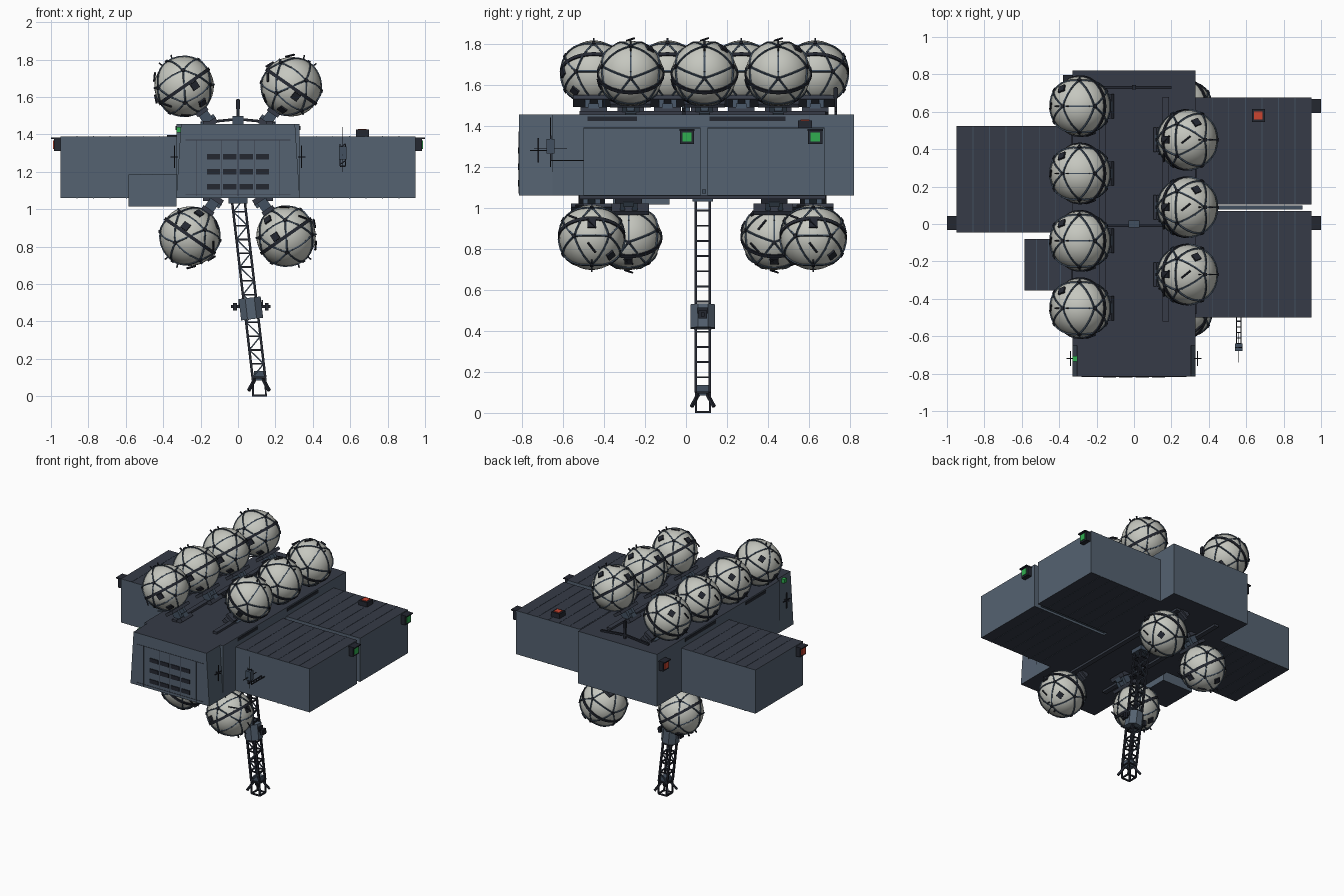
import bpy, bmesh, math
from mathutils import Vector, Matrix

if "Cube" in bpy.data.objects:
    bpy.data.objects.remove(bpy.data.objects["Cube"], do_unlink=True)


def material(name, r, g, b):
    m = bpy.data.materials.new(name)
    m.use_nodes = True
    m.diffuse_color = (r, g, b, 1)
    bsdf = next(n for n in m.node_tree.nodes if n.type == 'BSDF_PRINCIPLED')
    bsdf.inputs["Base Color"].default_value = (r, g, b, 1)
    return m


SLATE = material("slate", 0.09, 0.122, 0.165)
DECK = material("dark deck", 0.037, 0.044, 0.063)
IRON = material("dark iron", 0.017, 0.02, 0.03)
STEEL = material("steel blue", 0.055, 0.08, 0.115)
PALE = material("pale tank", 0.56, 0.57, 0.52)
GREEN = material("green lamp", 0.03, 0.42, 0.08)
RED = material("red lamp", 0.6, 0.06, 0.03)


def finish(name, bm, *mats):
    bmesh.ops.recalc_face_normals(bm, faces=bm.faces)
    me = bpy.data.meshes.new(name)
    bm.to_mesh(me)
    bm.free()
    for m in mats:
        me.materials.append(m)
    ob = bpy.data.objects.new(name, me)
    bpy.context.collection.objects.link(ob)
    return ob


def add_box(bm, c, size, rot=Matrix()):
    mat = Matrix.Translation(c) @ rot @ Matrix.Diagonal((*size, 1))
    return bmesh.ops.create_cube(bm, size=1, matrix=mat)["verts"]


def box(name, c, size, mat):
    bm = bmesh.new()
    add_box(bm, c, size)
    return finish(name, bm, mat)


def add_beam(bm, p, q, t):
    p, q = Vector(p), Vector(q)
    d = q - p
    rot = d.to_track_quat('Z', 'Y').to_matrix().to_4x4()
    add_box(bm, (p + q) / 2, (t, t, d.length), rot)


def beams(name, pairs, t, mat):
    bm = bmesh.new()
    for p, q in pairs:
        add_beam(bm, p, q, t)
    return finish(name, bm, mat)


def module(name, lo, hi, taper=0):
    """Hull block with slate walls and dark top and bottom."""
    lo, hi = Vector(lo), Vector(hi)
    bm = bmesh.new()
    for v in add_box(bm, (lo + hi) / 2, hi - lo):
        if v.co.z > lo.z + 0.1:
            v.co.x -= math.copysign(taper, v.co.x)
    bm.normal_update()
    for f in bm.faces:
        f.material_index = int(abs(f.normal.z) > 0.7)
    return finish(name, bm, SLATE, DECK)


# Hull and side modules
Z0, Z1, Z2 = 1.06, 1.39, 1.455
module("main_hull", (-0.33, -0.65, Z0), (0.33, 0.82, Z2))
module("front_hull", (-0.33, -0.815, Z0), (0.33, -0.65, Z2), 0.025)
sides = {"left_front": (0.33, -0.5, 0.95, 0.07),
         "left_rear": (0.33, 0.105, 0.95, 0.675),
         "right": (-0.95, -0.045, -0.33, 0.525)}
for name, (xa, ya, xb, yb) in sides.items():
    module(name + "_module", (xa, ya, Z0), (xb, yb, Z1))
    # raised panel seams on roof, floor and walls
    bm = bmesh.new()
    for i in range(1, 7):
        x = xa + (xb - xa) * i / 7
        for z in (Z0, Z1):
            add_box(bm, (x, (ya + yb) / 2, z), (0.004, yb - ya, 0.004))
    finish(name + "_seams", bm, STEEL)
module("small_side_box", (-0.585, -0.355, 1.015), (-0.33, -0.08, 1.185))
bm = bmesh.new()
for i in range(1, 4):
    add_box(bm, (-0.585 + 0.064 * i, -0.217, 1.185), (0.004, 0.275, 0.004))
finish("small_box_seams", bm, STEEL)
beams("gap_pipe", [((0.33, 0.088, 1.08), (0.9, 0.088, 1.08))], 0.02, STEEL)

# Front vents and panel frame
bm = bmesh.new()
for col in range(4):
    for row in range(3):
        add_box(bm, (-0.132 + 0.088 * col, -0.816, 1.12 + 0.08 * row), (0.07, 0.008, 0.03))
finish("front_vents", bm, IRON)
bm = bmesh.new()
for x in (-0.22, -0.088, 0, 0.088, 0.22):
    add_box(bm, (x, -0.815, 1.22), (0.003, 0.004, 0.3))
for z in (1.08, 1.37):
    add_box(bm, (0, -0.815, z), (0.56, 0.004, 0.003))
finish("front_panel_lines", bm, DECK)

# Side trim strips and deck lines on the hull
for s in (-1, 1):
    for y, w in ((-0.36, 0.24), (0.3, 0.37)):
        box("roof_edge_strip", (s * 0.33, y, 1.435), (0.008, w, 0.022), IRON)
    box("deck_rail", (s * 0.17, 0.08, Z2 + 0.008), (0.035, 1.2, 0.016), DECK)
    box("keel_rail", (s * 0.17, 0.08, Z0 - 0.008), (0.035, 1.2, 0.016), DECK)


# Lamps: dark housing with a coloured plate
def lamp(name, c, n, mat):
    c, n = Vector(c), Vector(n)
    flat = Vector([0.035 if a else 0.07 for a in n])
    box(name + "_housing", c + n * 0.0175, flat, IRON)
    box(name + "_plate", c + n * 0.036, [0.008 if a else 0.045 for a in n], mat)
    if abs(n.x):
        box(name + "_hood", c + n * 0.025 + Vector((0, 0, 0.034)), (0.05, 0.075, 0.008), IRON)


lamp("left_front_lamp", (0.95, 0.005, 1.345), (1, 0, 0), GREEN)
lamp("left_rear_lamp", (0.95, 0.63, 1.345), (1, 0, 0), GREEN)
lamp("right_lamp", (-0.95, 0.005, 1.345), (-1, 0, 0), RED)
lamp("hull_rear_lamp", (-0.33, 0.76, 1.36), (-1, 0, 0), RED)
lamp("roof_lamp", (0.665, 0.58, Z1), (0, 0, 1), RED)
box("small_green_lamp", (-0.31, -0.72, 1.425), (0.04, 0.03, 0.03), GREEN)

# Spherical tank parts, built once along local z (outward from the hull)
R = 0.159
bm = bmesh.new()
bmesh.ops.create_uvsphere(bm, u_segments=32, v_segments=20, radius=R)
for f in bm.faces:
    f.smooth = True
tank = finish("tank", bm, PALE)

ico = bmesh.new()
bmesh.ops.create_icosphere(ico, subdivisions=1, radius=1)
ribs, knobs = bmesh.new(), bmesh.new()
for e in ico.edges:
    a, b = (v.co for v in e.verts)
    arc = [a.lerp(b, i / 5).normalized() * (R + 0.002) for i in range(6)]
    for p, q in zip(arc, arc[1:]):
        add_beam(ribs, p, q, 0.008)
for v in ico.verts:
    add_beam(knobs, v.co * R, v.co * (R + 0.011), 0.018)
for f in list(ico.faces)[::6]:
    n = f.calc_center_median().normalized()
    rot = n.to_track_quat('Z', 'Y').to_matrix().to_4x4()
    add_box(knobs, n * (R + 0.002), (0.04, 0.04, 0.012), rot)
for f in list(ico.faces)[2::5]:
    n = f.calc_center_median().normalized()
    t = n.orthogonal().normalized() * 0.03
    add_beam(knobs, n * (R + 0.002) - t, n * (R + 0.012) + t, 0.008)
ico.free()
for x in (-0.03, 0.03):
    add_beam(knobs, (x, 0, R - 0.005), (x * 1.3, 0, R + 0.02), 0.008)
rib_ob = finish("tank_ribs", ribs, STEEL)
knob_ob = finish("tank_fittings", knobs, IRON)

bm = bmesh.new()
rings = []
for r, z in ((R - 0.004, -0.009), (R + 0.006, -0.009), (R + 0.006, 0.009), (R - 0.004, 0.009)):
    rings.append([bm.verts.new((r * math.cos(i * math.tau / 32), r * math.sin(i * math.tau / 32), z))
                  for i in range(32)])
for k in range(4):
    a, b = rings[k], rings[(k + 1) % 4]
    for i in range(32):
        j = (i + 1) % 32
        bm.faces.new((a[i], a[j], b[j], b[i]))
band = finish("tank_band", bm, IRON)

bm = bmesh.new()
for y in (-0.03, 0.03):
    add_box(bm, (0, y, -0.205), (0.055, 0.025, 0.11))
add_box(bm, (0, 0, -0.225), (0.085, 0.05, 0.03))
strut = finish("tank_strut", bm, STEEL)
bm = bmesh.new()
add_box(bm, (0, 0, -0.167), (0.07, 0.2, 0.022))
add_box(bm, (0, 0, -0.245), (0.08, 0.13, 0.03))
cradle = finish("tank_cradle", bm, DECK)

# Place tanks: four and three on the roof, two pairs below
spots = [(-0.288, y, 1.657) for y in (0.63, 0.27, -0.09, -0.45)]
spots += [(0.285, y, 1.655) for y in (0.45, 0.09, -0.27)]
spots += [(0.257, y, 0.856) for y in (-0.46, 0.62)]
spots += [(-0.257, y, 0.856) for y in (-0.28, 0.43)]
parts = (tank, rib_ob, knob_ob, band, strut, cradle)
for i, (x, y, z) in enumerate(spots):
    tilt = math.radians(35 if z > Z0 else 145) * (1 if x > 0 else -1)
    for part in parts:
        ob = part
        if i:
            ob = part.copy()
            bpy.context.collection.objects.link(ob)
        ob.matrix_world = Matrix.Translation((x, y, z)) @ Matrix.Rotation(tilt, 4, 'Y')

# Roof arch, centre box and rear post
for y in (-0.01, 0.73):
    beams("roof_arch", [((s * 0.2, y, 1.462), (0, y, 1.482)) for s in (-1, 1)], 0.014, IRON)
box("roof_centre_box", (0, 0, 1.475), (0.06, 0.04, 0.045), STEEL)
beams("rear_post", [((0, 0.73, Z2), (0, 0.73, 1.59))], 0.014, IRON)
box("rear_post_head", (0, 0.73, 1.56), (0.02, 0.024, 0.05), IRON)

# Lattice mast hanging from the belly
TOP, END = Vector((0.0, 0.082, Z0)), Vector((0.112, 0.082, 0.1))
H, N = 0.034, 13
corners = [Vector((sx * H, sy * H, 0)) for sx, sy in ((-1, -1), (1, -1), (1, 1), (-1, 1))]
levels = [TOP.lerp(END, i / N) for i in range(N + 1)]
beams("mast_chords", [(TOP + c, END + c) for c in corners], 0.013, IRON)
rungs, braces = [], []
for i, p in enumerate(levels):
    for k in range(4):
        rungs.append((p + corners[k], p + corners[(k + 1) % 4]))
    if i < N:
        for a, b in ((0, 1), (3, 2)):
            a, b = (a, b) if i % 2 else (b, a)
            braces.append((p + corners[a], levels[i + 1] + corners[b]))
beams("mast_rungs", rungs, 0.009, IRON)
beams("mast_braces", braces, 0.007, STEEL)
beams("mast_collar", [(TOP, TOP + Vector((0, 0, -0.03)))], 0.1, STEEL)

# Mast equipment drum
lean = (TOP - END).to_track_quat('Z', 'Y').to_matrix().to_4x4()
hub = TOP.lerp(END, 0.615)
place = Matrix.Translation(hub) @ lean @ Matrix.Rotation(math.pi / 8, 4, 'Z')
bm = bmesh.new()
bmesh.ops.create_cone(bm, cap_ends=True, segments=8, radius1=0.064, radius2=0.064, depth=0.115, matrix=place)
finish("mast_drum", bm, SLATE)
bm = bmesh.new()
for s in (-1, 1):
    add_beam(bm, hub + Vector((s * 0.05, 0, 0.01)), hub + Vector((s * 0.105, 0, 0.01)), 0.018)
    add_box(bm, hub + Vector((s * 0.085, 0, 0.01)), (0.02, 0.04, 0.04))
    add_box(bm, hub + Vector((s * 0.062, 0, 0.03)), (0.008, 0.05, 0.03))
finish("drum_prongs", bm, IRON)

# Splayed mast foot
foot = [Vector((0.112 + sx * 0.055, 0.082 + sy * 0.055, 0.03)) for sx, sy in ((-1, -1), (1, -1), (1, 1), (-1, 1))]
pad = [Vector((0.115 + c.x, 0.082 + c.y, 0.005)) for c in corners]
beams("foot_legs", [(END + c * 0.5, f) for c, f in zip(corners, foot)], 0.014, IRON)
beams("foot_frame", [(pad[k], pad[(k + 1) % 4]) for k in range(4)]
      + [(p, END + c) for p, c in zip(pad, corners)], 0.01, IRON)
box("foot_block", END + Vector((0, 0, 0.01)), (0.055, 0.055, 0.05), STEEL)

# Antenna boom on the left front module, and whip aerials
boom = [((0.56 + s, -0.5, 1.23), (0.56 + s, -0.66, 1.23)) for s in (-0.012, 0.012)]
boom += [((0.548, -0.52 - 0.03 * i, 1.23), (0.572, -0.52 - 0.03 * i, 1.23)) for i in range(5)]
boom += [((0.56 + s, -0.66, 1.23), (0.56 + s, -0.66, 1.35)) for s in (-0.015, 0.015)]
boom += [((0.545, -0.66, 1.24 + 0.03 * i), (0.575, -0.66, 1.26 + 0.03 * i)) for i in range(4)]
beams("antenna_boom", boom, 0.006, IRON)
box("antenna_box", (0.56, -0.66, 1.3), (0.04, 0.04, 0.07), STEEL)
beams("antenna_whip", [((0.56, -0.66, 1.2), (0.56, -0.66, 1.44)),
                       ((0.56, -0.74, 1.29), (0.56, -0.58, 1.29))], 0.004, IRON)
for s in (-1, 1):
    beams("side_aerial", [((s * 0.32, -0.72, 1.28), (s * 0.36, -0.72, 1.28)),
                          ((s * 0.34, -0.76, 1.28), (s * 0.34, -0.68, 1.28)),
                          ((s * 0.34, -0.72, 1.22), (s * 0.34, -0.72, 1.34))], 0.006, IRON)
